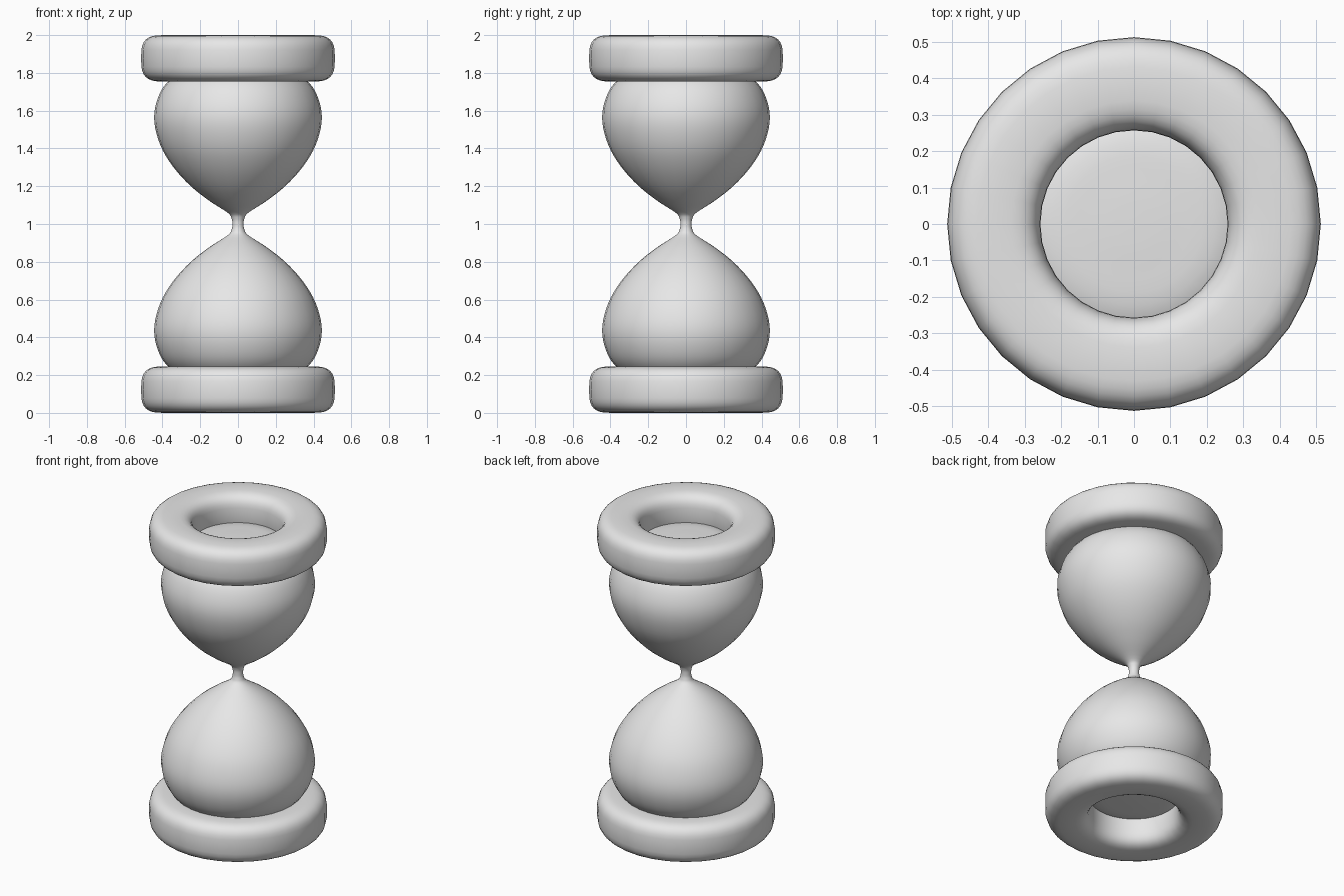
import bpy, bmesh, math
from mathutils import Vector

if "Cube" in bpy.data.objects:
    bpy.data.objects.remove(bpy.data.objects["Cube"])

SEGMENTS = 32

grey = bpy.data.materials.new("plain_grey")
grey.diffuse_color = (0.8, 0.8, 0.8, 1)
grey.use_nodes = True
grey.node_tree.nodes["Principled BSDF"].inputs["Base Color"].default_value = grey.diffuse_color


def lathe(name, profile, closed=False):
    """Revolve an (r, z) profile about z; points with r = 0 become poles."""
    bm = bmesh.new()
    rings = []
    for r, z in profile:
        if r < 1e-5:
            rings.append([bm.verts.new((0, 0, z))] * SEGMENTS)
        else:
            rings.append([bm.verts.new((r * math.cos(a), r * math.sin(a), z))
                          for a in (2 * math.pi * i / SEGMENTS for i in range(SEGMENTS))])
    pairs = list(zip(rings, rings[1:]))
    if closed:
        pairs.append((rings[-1], rings[0]))
    for a, b in pairs:
        for i in range(SEGMENTS):
            j = (i + 1) % SEGMENTS
            corners = list(dict.fromkeys((a[i], a[j], b[j], b[i])))
            bm.faces.new(corners)
    bmesh.ops.recalc_face_normals(bm, faces=bm.faces)
    for f in bm.faces:
        f.smooth = True
    mesh = bpy.data.meshes.new(name)
    bm.to_mesh(mesh)
    bm.free()
    mesh.materials.append(grey)
    obj = bpy.data.objects.new(name, mesh)
    bpy.context.collection.objects.link(obj)
    return obj


def smooth_curve(points, steps=4):
    """Catmull-Rom curve through the points."""
    p = [Vector(q) for q in points]
    p = [p[0]] + p + [p[-1]]
    out = []
    for a, b, c, d in zip(p, p[1:], p[2:], p[3:]):
        for k in range(steps):
            t = k / steps
            out.append(0.5 * (2 * b + (c - a) * t + (2 * a - 5 * b + 4 * c - d) * t * t
                              + (3 * b - a - 3 * c + d) * t ** 3))
    return out + [p[-1]]


# Glass: one half profile (radius, height above the neck), mirrored
half = [(0.030, 0.0), (0.034, 0.03), (0.055, 0.06), (0.155, 0.125), (0.255, 0.205),
        (0.345, 0.305), (0.41, 0.415), (0.443, 0.54), (0.43, 0.65),
        (0.375, 0.75), (0.257, 0.83), (0.12, 0.845), (0.0, 0.848)]
full = [(r, 1 - z) for r, z in reversed(half)] + [(r, 1 + z) for r, z in half[1:]]
lathe("glass_bulbs", [(max(r, 0), z) for r, z in smooth_curve(full)])


# End rings: rounded, hollow collars
def ring_profile(zc, n=32, power=2 / 3.2):
    pts = []
    for k in range(n):
        a = 2 * math.pi * k / n
        c, s = math.cos(a), math.sin(a)
        pts.append((0.385 + 0.128 * math.copysign(abs(c) ** power, c),
                    zc + 0.123 * math.copysign(abs(s) ** power, s)))
    return pts


for name, zc in (("bottom_ring", 0.123), ("top_ring", 1.877)):
    lathe(name, ring_profile(zc), closed=True)
